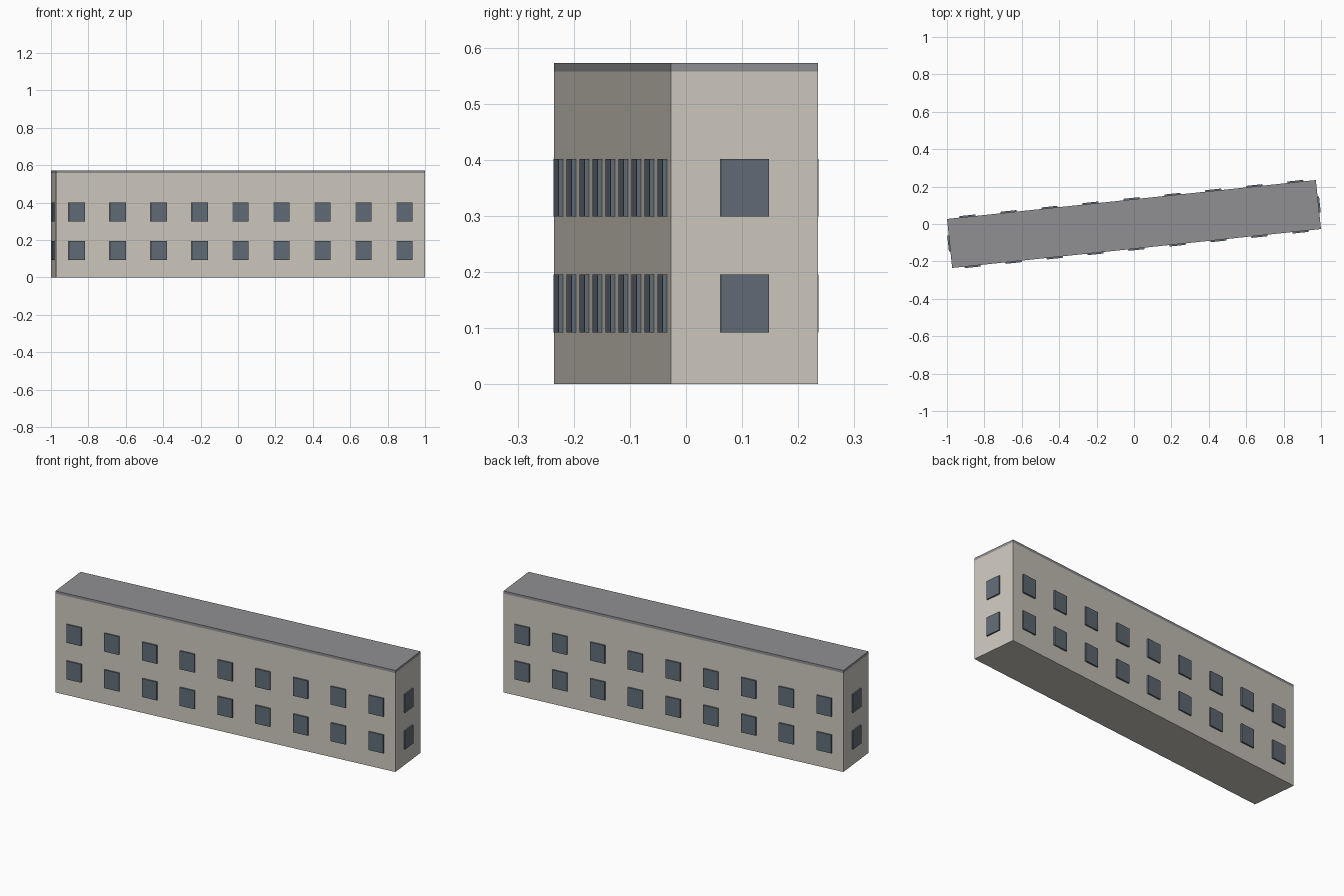
import bpy
import math
from mathutils import Matrix, Vector

cube = bpy.data.objects.get("Cube")
if cube:
    bpy.data.objects.remove(cube, do_unlink=True)

LENGTH, WIDTH = 1.983, 0.2635
WALL_TOP, ROOF_TOP = 0.557, 0.572
BAYS = 9
PANE_W, PANE_H, PANE_T = 0.086, 0.103, 0.008
ROWS = (0.144, 0.35)
TURN = Matrix.Rotation(math.atan2(0.208, 1.972), 4, 'Z')


def material(name, srgb):
    color = [(c / 255) ** 2.2 for c in srgb] + [1]
    mat = bpy.data.materials.new(name)
    mat.use_nodes = True
    mat.diffuse_color = color
    mat.node_tree.nodes["Principled BSDF"].inputs["Base Color"].default_value = color
    return mat


def box(name, center, size, mat, spin=0.0):
    """Box in the building's own axes, then turned with the building."""
    bpy.ops.mesh.primitive_cube_add(size=1)
    obj = bpy.context.object
    obj.name = name
    obj.data.transform(Matrix.Diagonal((*size, 1)))
    obj.data.materials.append(mat)
    obj.matrix_world = TURN @ Matrix.Translation(Vector(center)) @ Matrix.Rotation(spin, 4, 'Z')
    return obj


wall = material("warm grey wall", (205, 200, 190))
roof = material("grey roof", (143, 142, 145))
glass = material("blue grey glass", (98, 109, 119))

# Main block and flat roof slab
box("walls", (0, 0, WALL_TOP / 2), (LENGTH, WIDTH, WALL_TOP), wall)
box("roof", (0, 0, (WALL_TOP + ROOF_TOP) / 2), (LENGTH, WIDTH, ROOF_TOP - WALL_TOP), roof)

# Raised window panes: a row of bays on the long sides, one bay on each end
pane = (PANE_W, PANE_T, PANE_H)
for floor, z in enumerate(ROWS, 1):
    for sign, long_side, end in ((-1, "front", "right"), (1, "back", "left")):
        for bay in range(BAYS):
            x = (bay + 0.5 - BAYS / 2) * LENGTH / BAYS
            y = sign * (WIDTH + PANE_T) / 2
            box(f"{long_side}_window_{floor}_{bay + 1}", (x, y, z), pane, glass)
        x = sign * (LENGTH + PANE_T) / 2
        box(f"{end}_end_window_{floor}", (x, 0, z), pane, glass, math.pi / 2)
